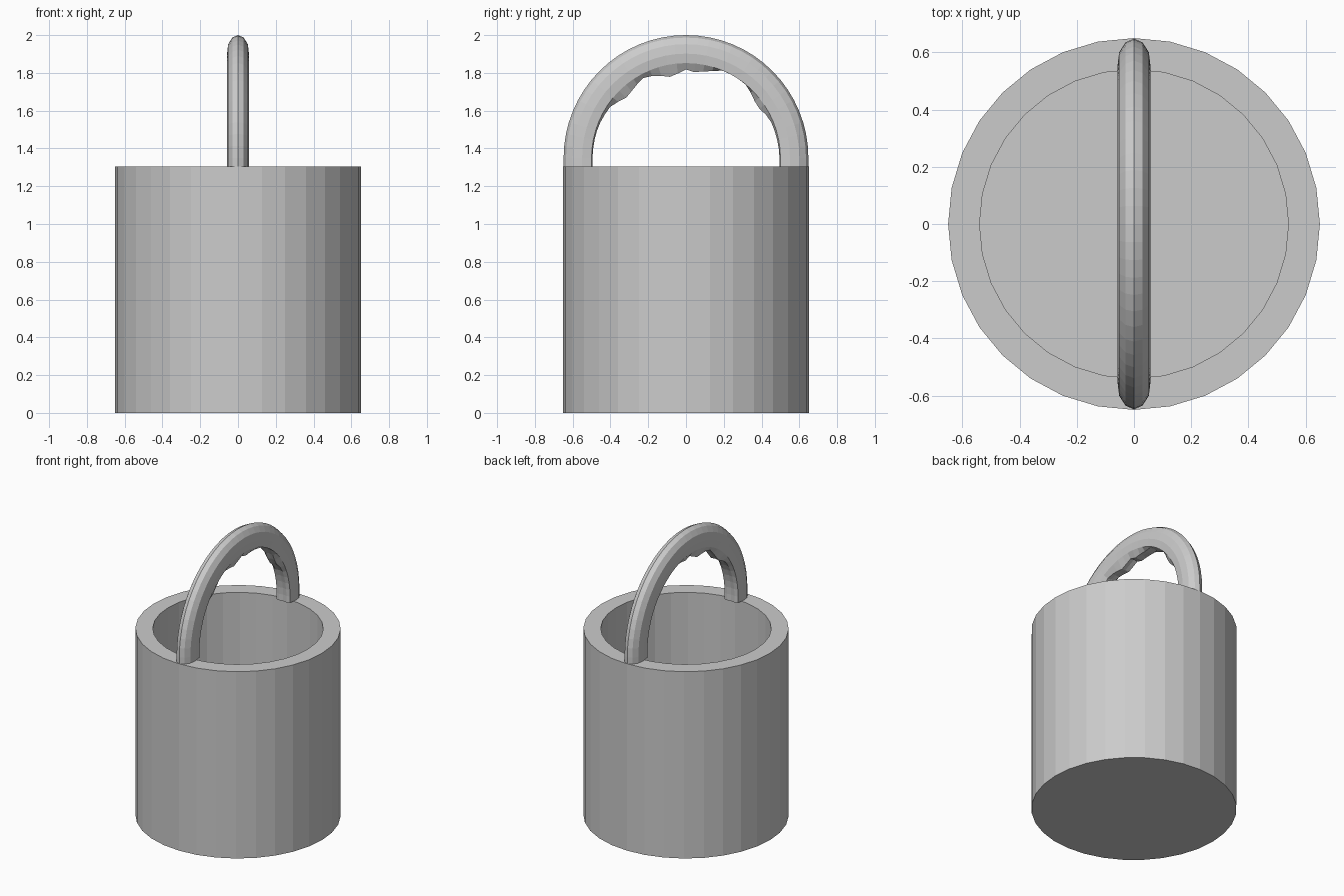
import bpy, bmesh, math

if "Cube" in bpy.data.objects:
    bpy.data.objects.remove(bpy.data.objects["Cube"])

SIDES = 32


def make_object(name, bm):
    bmesh.ops.recalc_face_normals(bm, faces=bm.faces)
    mesh = bpy.data.meshes.new(name)
    bm.to_mesh(mesh)
    bm.free()
    ob = bpy.data.objects.new(name, mesh)
    bpy.context.collection.objects.link(ob)
    return ob


def loft(bm, rings):
    # Skin closed rings and cap both ends
    loops = [[bm.verts.new(p) for p in ring] for ring in rings]
    n = len(loops[0])
    for a, b in zip(loops, loops[1:]):
        for i in range(n):
            j = (i + 1) % n
            bm.faces.new((a[i], a[j], b[j], b[i]))
    bm.faces.new(loops[0])
    bm.faces.new(loops[-1])


def circle(r, z):
    return [(r * math.cos(2 * math.pi * i / SIDES),
             r * math.sin(2 * math.pi * i / SIDES), z) for i in range(SIDES)]


# Open thick-walled bucket
bm = bmesh.new()
loft(bm, [circle(0.65, 0), circle(0.65, 1.305), circle(0.54, 1.305), circle(0.54, 0.11)])
make_object("bucket", bm)

# Lumpy inner edge of the grip: (angle from +y, radius)
BUMPS = [(0, .495), (25, .488), (36, .462), (47, .49), (54, .507), (66, .506),
         (71, .482), (86, .45), (90, .466), (100, .432), (117, .48),
         (134, .445), (146, .483), (160, .492), (180, .495)]


def inner_radius(deg):
    for (a, ra), (b, rb) in zip(BUMPS, BUMPS[1:]):
        if a <= deg <= b:
            return ra + (rb - ra) * (deg - a) / (b - a)


def section(deg):
    # Mirrored cross-section of (half width, radius)
    ri = inner_radius(deg)
    half = [(.03, .635), (.052, .60), (.058, .55), (.052, .50), (.028, ri)]
    return [(0, .648)] + half + [(0, ri + .004)] + [(-x, r) for x, r in reversed(half)]


# Arched handle with short straight feet
CENTRE_Z = 1.35
rings = [[(x, r, 1.305) for x, r in section(0)]]
for i in range(SIDES + 1):
    t = math.pi * i / SIDES
    rings.append([(x, r * math.cos(t), CENTRE_Z + (r + .002) * math.sin(t))
                  for x, r in section(180 * i / SIDES)])
rings.append([(x, -r, 1.305) for x, r in section(180)])
bm = bmesh.new()
loft(bm, rings)
make_object("handle", bm)
